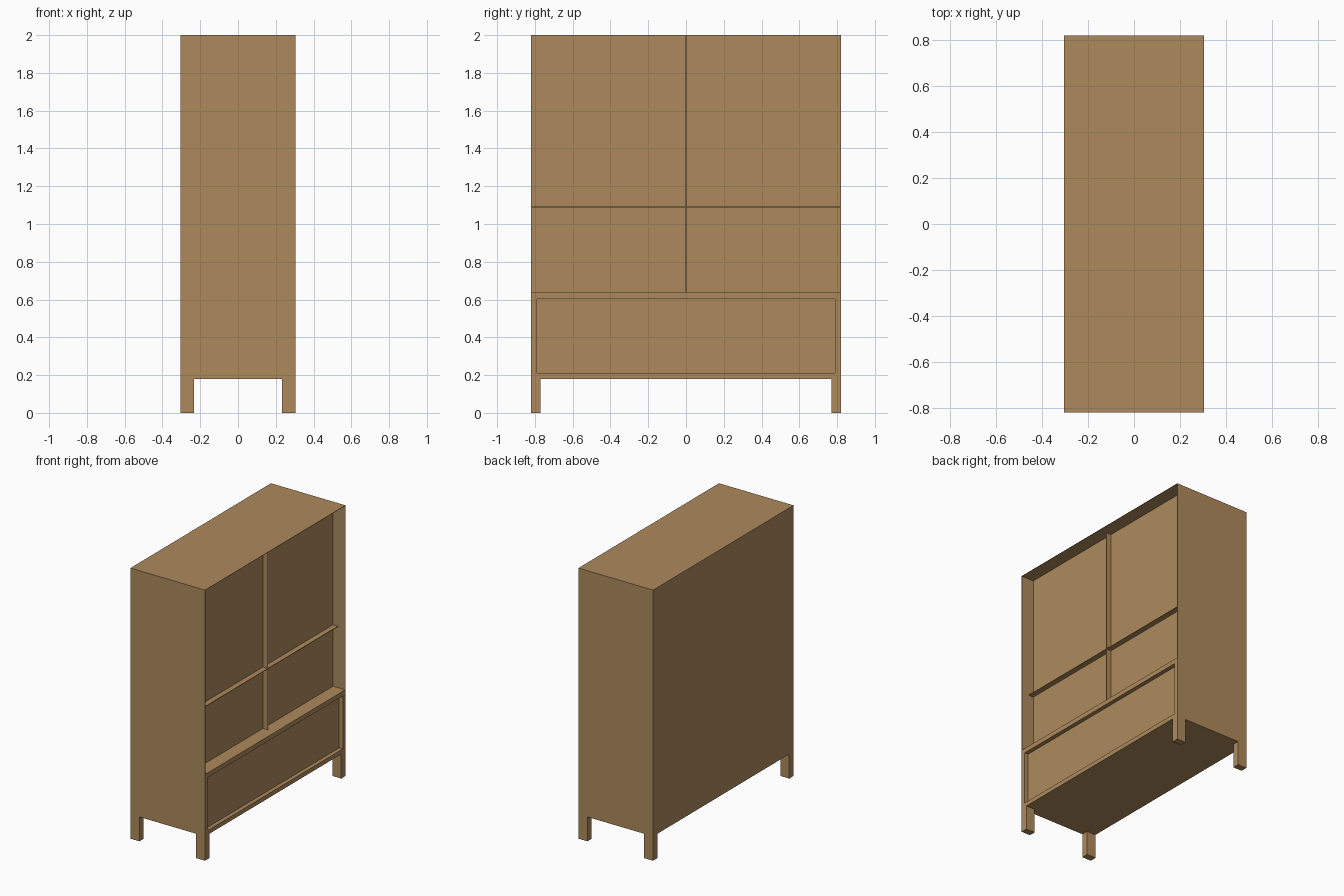
import bpy
import bmesh
from mathutils import Matrix, Vector

if "Cube" in bpy.data.objects:
    bpy.data.objects.remove(bpy.data.objects["Cube"], do_unlink=True)

# Overall dimensions
HX, HY, TOP = 0.305, 0.82, 2.0
BASE, LEDGE = 0.18, 0.635
SHEET = 0.004                 # thin board thickness
RECESS = 0.1                  # depth of the open upper part
PANEL_X = HX - RECESS

wood = bpy.data.materials.new("light oak")
wood.use_nodes = True
colour = (0.42, 0.254, 0.108, 1)
wood.diffuse_color = colour
wood.node_tree.nodes["Principled BSDF"].inputs["Base Color"].default_value = colour


def add_box(bm, lo, hi):
    lo, hi = Vector(lo), Vector(hi)
    mat = Matrix.Translation((lo + hi) / 2) @ Matrix.Diagonal((*(hi - lo), 1))
    bmesh.ops.create_cube(bm, size=1, matrix=mat)


def finish(bm, name):
    bmesh.ops.recalc_face_normals(bm, faces=bm.faces[:])
    mesh = bpy.data.meshes.new(name)
    bm.to_mesh(mesh)
    bm.free()
    mesh.materials.append(wood)
    obj = bpy.data.objects.new(name, mesh)
    bpy.context.collection.objects.link(obj)
    return obj


def box(name, lo, hi):
    bm = bmesh.new()
    add_box(bm, lo, hi)
    return finish(bm, name)


def sink(bm, face, rim, depth):
    """Inset a door-side face and push it into the body."""
    bmesh.ops.inset_region(bm, faces=[face], thickness=rim)
    bmesh.ops.inset_region(bm, faces=[face], thickness=0, depth=0)
    bmesh.ops.translate(bm, verts=face.verts[:], vec=(-depth, 0, 0))


# Carcass: one body with an open upper recess and a sunken drawer panel
bm = bmesh.new()
add_box(bm, (-HX, -HY, BASE), (HX, HY, TOP))
bmesh.ops.bisect_plane(bm, geom=bm.verts[:] + bm.edges[:] + bm.faces[:],
                       plane_co=(0, 0, LEDGE), plane_no=(0, 0, 1))
bm.normal_update()
doors = sorted((f for f in bm.faces if f.normal.x > 0.9),
               key=lambda f: f.calc_center_median().z)
sink(bm, doors[0], 0.045, 0.03)
sink(bm, doors[1], SHEET, RECESS)
finish(bm, "carcass")

# Thin shelf and upright divider on the recessed panel
FRONT = PANEL_X + 0.04
box("shelf", (PANEL_X, -HY + SHEET, 1.088), (FRONT, HY - SHEET, 1.088 + SHEET))
box("divider", (PANEL_X, -SHEET / 2, LEDGE + SHEET), (FRONT, SHEET / 2, TOP - SHEET))

# Four legs flush with the corners
for sx, x_name in ((1, "front"), (-1, "back")):
    for sy, y_name in ((1, "right"), (-1, "left")):
        xs = sorted((sx * HX, sx * 0.232))
        ys = sorted((sy * HY, sy * 0.77))
        box(f"{x_name}_{y_name}_leg", (xs[0], ys[0], 0), (xs[1], ys[1], BASE))
